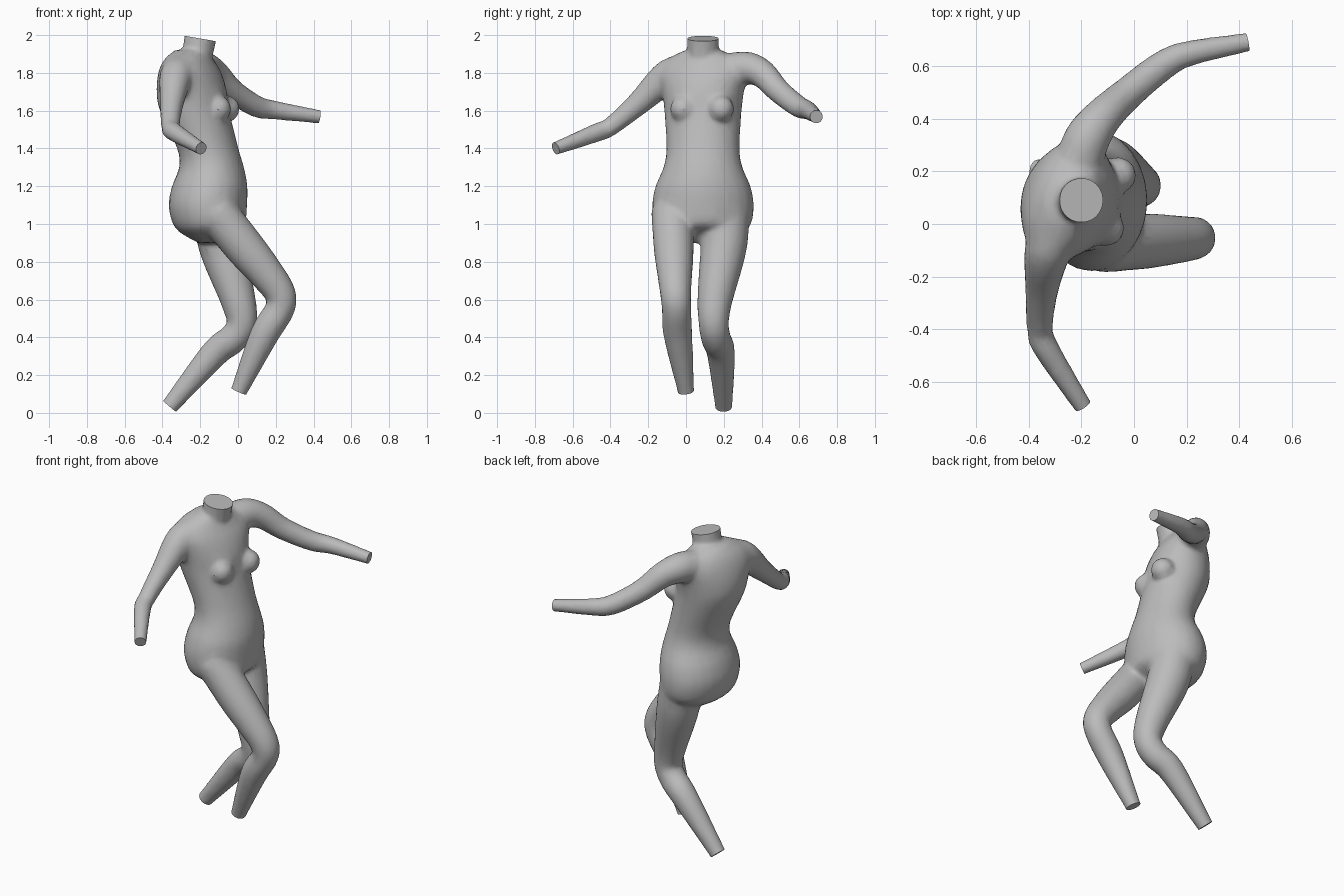
import bpy, bmesh
from math import cos, sin, pi, radians
from mathutils import Vector, Matrix

if "Cube" in bpy.data.objects:
    bpy.data.objects.remove(bpy.data.objects["Cube"])

SIDES = 24
CIRCLE = [Vector((cos(k * 2 * pi / SIDES), sin(k * 2 * pi / SIDES), 0)) for k in range(SIDES)]
MIDDLE_Y = .09
bm = bmesh.new()


def spline(points, steps=5):
    """Smooth curve through four-part points."""
    knots = [Vector(point) for point in points]
    knots = [knots[0] * 2 - knots[1], *knots, knots[-1] * 2 - knots[-2]]
    curve = []
    for before, start, finish, after in zip(knots, knots[1:], knots[2:], knots[3:]):
        leave, arrive = (finish - before) / 2, (after - start) / 2
        for step in range(steps):
            t = step / steps
            blend = t * t * (3 - 2 * t)
            curve.append(start.lerp(finish, blend)
                         + leave * (t * (1 - t) ** 2) - arrive * (t * t * (1 - t)))
    return curve + [knots[-2]]


def loft(rings):
    """Closed skin over a stack of rings."""
    rows = [[bm.verts.new(position) for position in ring] for ring in rings]
    for low, high in zip(rows, rows[1:]):
        for i in range(SIDES):
            j = (i + 1) % SIDES
            bm.faces.new((low[i], low[j], high[j], high[i]))
    bm.faces.new(reversed(rows[0]))
    bm.faces.new(rows[-1])


def limb(*points):
    """Round tube through x, y, z, radius; returns the centre and direction of its cut end."""
    path = spline(points)
    end = path[-1].xyz
    tip = (end - path[-2].xyz).normalized()
    path.append(Vector((*(end + tip * .05), path[-1].w)))
    rings = []
    direction = (path[1] - path[0]).xyz.normalized()
    frame = direction.to_track_quat('Z', 'Y')
    for i, point in enumerate(path):
        ahead = path[min(i + 1, len(path) - 1)].xyz
        behind = path[max(i - 1, 0)].xyz
        heading = (ahead - behind).normalized()
        frame = direction.rotation_difference(heading) @ frame
        direction = heading
        rings.append([point.xyz + frame @ (spoke * point.w) for spoke in CIRCLE])
    loft(rings)
    return end, tip


# Torso: height, centre x, half depth, half width; the chest twists to its right
torso = spline([(.9, -.15, .06, .12), (.95, -.17, .13, .2), (1, -.155, .19, .255),
                (1.1, -.16, .208, .27), (1.2, -.15, .2, .252), (1.3, -.14, .172, .21),
                (1.4, -.16, .162, .195), (1.6, -.23, .182, .207), (1.7, -.245, .182, .222),
                (1.8, -.255, .155, .245), (1.87, -.26, .12, .2), (1.92, -.25, .085, .1)])
rings = []
for height, middle_x, depth, width in torso:
    twist = -20 * min(max((height - 1.2) * 2, 0), 1)
    turn = Matrix.Rotation(radians(twist), 3, 'Z')
    centre = Vector((middle_x, MIDDLE_Y, height))
    rings.append([centre + turn @ Vector((depth * s.x, width * s.y, 0)) for s in CIRCLE])
loft(rings)

# Breasts
for x, y in ((-.105, -.015), (-.06, .185)):
    bmesh.ops.create_uvsphere(bm, u_segments=SIDES, v_segments=SIDES // 2, radius=.07,
                              matrix=Matrix.Translation((x, y, 1.61)))

# Neck, arms and legs
neck = limb((-.24, MIDDLE_Y, 1.82, .09), (-.215, MIDDLE_Y, 1.9, .082),
            (-.2, MIDDLE_Y, 1.982, .086))
right_arm = limb((-.27, .03, 1.8, .09), (-.325, -.09, 1.785, .09), (-.35, -.25, 1.64, .064),
                 (-.357, -.4, 1.515, .05), (-.335, -.47, 1.485, .05), (-.195, -.69, 1.4, .036))
left_arm = limb((-.22, .2, 1.81, .09), (-.18, .32, 1.825, .088), (-.12, .405, 1.795, .075),
                (-.03, .49, 1.705, .064), (.1, .595, 1.622, .058), (.2, .645, 1.602, .05),
                (.43, .69, 1.568, .037))
right_leg = limb((-.12, -.075, 1.07, .11), (.04, -.065, .87, .106), (.14, -.06, .75, .095),
                 (.222, -.055, .635, .083), (.222, -.05, .55, .078), (.14, -.043, .415, .077),
                 (.005, 0, .115, .045))
left_leg = limb((-.12, .215, 1.08, .12), (-.085, .2, .88, .123), (0, .153, .6, .094),
                (.02, .147, .47, .08), (-.03, .16, .39, .079), (-.125, .185, .315, .075),
                (-.362, .2, .035, .047))
bmesh.ops.recalc_face_normals(bm, faces=bm.faces)
mesh = bpy.data.meshes.new("body")
bm.to_mesh(mesh)
bm.free()
body = bpy.data.objects.new("body", mesh)
bpy.context.collection.objects.link(body)

# Fuse the parts into one softly blended skin
fuse = body.modifiers.new("fuse", 'REMESH')
fuse.mode, fuse.voxel_size = 'VOXEL', .012
soften = body.modifiers.new("soften", 'SMOOTH')
soften.factor, soften.iterations = .5, 14
simplify = body.modifiers.new("simplify", 'DECIMATE')
simplify.ratio = .2
depsgraph = bpy.context.evaluated_depsgraph_get()
skin = bpy.data.meshes.new_from_object(body.evaluated_get(depsgraph))
body.modifiers.clear()

# Cut the neck, wrists and ankles flat
bm = bmesh.new()
bm.from_mesh(skin)
for end, tip in (neck, right_arm, left_arm, right_leg, left_leg):
    near = [f for f in bm.faces if (f.calc_center_median() - end).length < .13]
    parts = {part for f in near for part in (*f.verts, *f.edges)}
    bmesh.ops.bisect_plane(bm, geom=[*parts, *near], plane_co=end, plane_no=tip,
                           clear_outer=True)
    bmesh.ops.holes_fill(bm, edges=[e for e in bm.edges if e.is_boundary])
bmesh.ops.recalc_face_normals(bm, faces=bm.faces)
bm.to_mesh(skin)
bm.free()
body.data = skin

# Plain grey
grey = bpy.data.materials.new("plain grey")
grey.use_nodes = True
color = (.5, .5, .5, 1)
grey.diffuse_color = color
grey.node_tree.nodes["Principled BSDF"].inputs["Base Color"].default_value = color
skin.materials.clear()
skin.materials.append(grey)
bpy.context.view_layer.objects.active = body
body.select_set(True)
bpy.ops.object.shade_smooth_by_angle(angle=radians(30))
